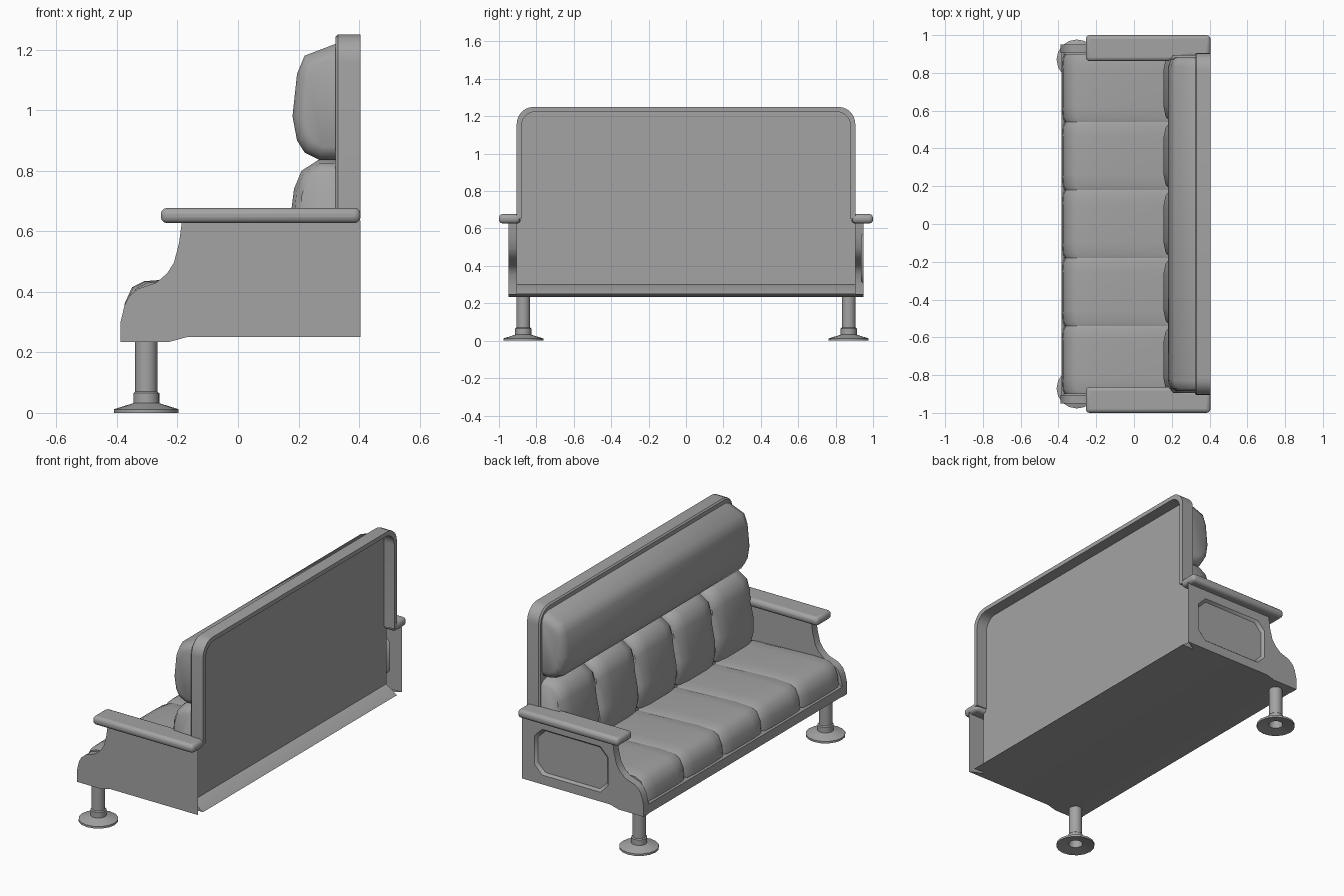
import bpy, bmesh, math
from mathutils import Vector

cube = bpy.data.objects.get("Cube")
if cube:
    bpy.data.objects.remove(cube, do_unlink=True)

grey = bpy.data.materials.new("plain grey")
grey.use_nodes = True
grey.diffuse_color = (0.37, 0.37, 0.37, 1)
grey.node_tree.nodes["Principled BSDF"].inputs["Base Color"].default_value = (0.37, 0.37, 0.37, 1)


def finish(bm, name, angle=35):
    bmesh.ops.recalc_face_normals(bm, faces=bm.faces)
    mesh = bpy.data.meshes.new(name)
    bm.to_mesh(mesh)
    bm.free()
    mesh.materials.append(grey)
    ob = bpy.data.objects.new(name, mesh)
    bpy.context.collection.objects.link(ob)
    bpy.ops.object.select_all(action='DESELECT')
    ob.select_set(True)
    bpy.context.view_layer.objects.active = ob
    bpy.ops.object.shade_smooth_by_angle(angle=math.radians(angle))
    return ob


def bridge(bm, a, b, skip=()):
    n = len(a)
    for i in range(n):
        if i not in skip:
            bm.faces.new((a[i], a[(i + 1) % n], b[(i + 1) % n], b[i]))


def loft(name, rings, angle=35):
    """Closed solid through a series of matching rings."""
    bm = bmesh.new()
    vs = [[bm.verts.new(p) for p in r] for r in rings]
    for a, b in zip(vs, vs[1:]):
        bridge(bm, a, b)
    bm.faces.new(vs[0])
    bm.faces.new(vs[-1])
    return finish(bm, name, angle)


def cushion(name, profile, centre, stations):
    """Profile in x,z swept along y; each station pulls it in towards the centre."""
    rings = []
    for y, pull in stations:
        ring = []
        for x, z in profile:
            d = Vector((centre[0] - x, centre[1] - z))
            d = d.normalized() * pull
            ring.append((x + d.x, y, z + d.y))
        rings.append(ring)
    loft(name, rings, 50)


# Seat and back cushions, five of each
seat = [(-.36, .29), (-.38, .30), (-.375, .36), (-.35, .415), (-.31, .435),
        (-.22, .442), (0, .435), (.2, .42), (.2, .29)]
back = [(.325, .40), (.18, .40), (.16, .47), (.155, .56), (.175, .66),
        (.185, .74), (.21, .80), (.265, .835), (.325, .835)]
W = .36
for i in range(5):
    y0, y1 = -.9 + i * W, -.9 + (i + 1) * W
    cushion(f"seat_cushion_{i + 1}", seat, (-.1, .35),
            [(y0, .014), (y0 + .02, .004), (y0 + .08, 0),
             (y1 - .08, 0), (y1 - .02, .004), (y1, .014)])
    cushion(f"back_cushion_{i + 1}", back, (.325, .6),
            [(y0 + .005, .035), (y0 + .03, .012), (y0 + .09, 0),
             (y1 - .09, 0), (y1 - .03, .012), (y1 - .005, .035)])

# Headrest roll
head = [(.325, .835), (.27, .835), (.22, .86), (.195, .90), (.18, .98),
        (.195, 1.12), (.22, 1.18), (.325, 1.22)]
cushion("headrest", head, (.325, 1.02),
        [(-.885, .045), (-.87, .015), (-.83, 0), (.83, 0), (.87, .015), (.885, .045)])


# Back panel: arched board with a raised rim behind it
def arch(inset, bottom, x):
    r, w, top = .09 - inset * .5, .905 - inset, 1.25 - inset
    half = [(w, bottom)] + [(w - r + r * math.cos(t * math.pi / 12),
                             top - r + r * math.sin(t * math.pi / 12)) for t in range(7)]
    return [(x, y, z) for y, z in half] + [(x, -y, z) for y, z in reversed(half)]


loft("back_board", [arch(.008, .30, .322), arch(0, .30, .33), arch(0, .30, .338)])

bm = bmesh.new()
loops = [[bm.verts.new(p) for p in arch(i, .65, x)]
         for i, x in ((0, .336), (0, .405), (.025, .405), (.025, .336))]
last = len(loops[0]) - 1
for k in range(4):
    bridge(bm, loops[k], loops[(k + 1) % 4], skip=(last,))
for end in (0, last):
    bm.faces.new([l[end] for l in loops])
finish(bm, "back_rim")

# Base with front rail and sloping rear ledge
base = [(-.385, .235), (-.225, .235), (-.17, .25), (.405, .25), (.325, .305),
        (-.37, .305), (-.385, .29)]
loft("base", [[(x, y, z) for x, z in base] for y in (-.905, .905)])

# Hollow side panels, open at the rear; one has a recessed panel
side = [(.405, .25), (-.17, .25), (-.225, .235), (-.388, .235), (-.388, .30),
        (-.375, .355), (-.36, .385), (-.33, .41), (-.27, .43), (-.235, .46),
        (-.212, .495), (-.195, .56), (-.185, .635), (.405, .635)]


def octagon(inset, y):
    x0, x1, z0, z1, c = -.155 + inset, .325 - inset, .305 + inset, .575 - inset, .05
    pts = [(x0 + c, z0), (x1 - c, z0), (x1, z0 + c), (x1, z1 - c),
           (x1 - c, z1), (x0 + c, z1), (x0, z1 - c), (x0, z0 + c)]
    return [(x, y, z) for x, z in pts]


def ring_edges(bm, ring):
    return [bm.edges.new((ring[i], ring[(i + 1) % len(ring)])) for i in range(len(ring))]


def side_panel(name, s, recessed):
    bm = bmesh.new()
    outer = [bm.verts.new((x, s * .95, z)) for x, z in side]
    inner = [bm.verts.new((min(x, .325), s * .904, z)) for x, z in side]
    if recessed:
        hole = [bm.verts.new(p) for p in octagon(0, s * .95)]
        sunk = [bm.verts.new(p) for p in octagon(.012, s * .935)]
        edges = ring_edges(bm, outer) + ring_edges(bm, hole)
        bmesh.ops.triangle_fill(bm, edges=edges, use_beauty=True,
                                normal=(0, s, 0))
        bridge(bm, hole, sunk)
        bm.faces.new(sunk)
    else:
        bm.faces.new(outer)
    bm.faces.new(inner)
    bridge(bm, outer, inner, skip=(len(side) - 1,))
    finish(bm, name)


side_panel("left_side_panel", 1, True)
side_panel("right_side_panel", -1, False)

# Padded armrests
plan = [(-.255, .862), (.2, .862), (.26, .88), (.405, .888), (.405, 1), (-.255, 1)]
for label, s in (("left", 1), ("right", -1)):
    arm = loft(f"{label}_armrest", [[(x, s * y, z) for x, y in plan] for z in (.627, .677)])
    bev = arm.modifiers.new("rounding", 'BEVEL')
    bev.width = .02
    bev.segments = 3
    bev.limit_method = 'ANGLE'

# Pedestal legs with flared feet
leg = [(.037, .25), (.037, .07), (.043, .065), (.043, .032), (.107, .012),
       (.107, 0), (.04, .012), (.034, .06)]
N = 16
for label, s in (("left", 1), ("right", -1)):
    loft(f"{label}_leg", [[(-.303 + r * math.cos(2 * math.pi * k / N),
                            s * .87 + r * math.sin(2 * math.pi * k / N), z)
                           for k in range(N)] for r, z in leg])
